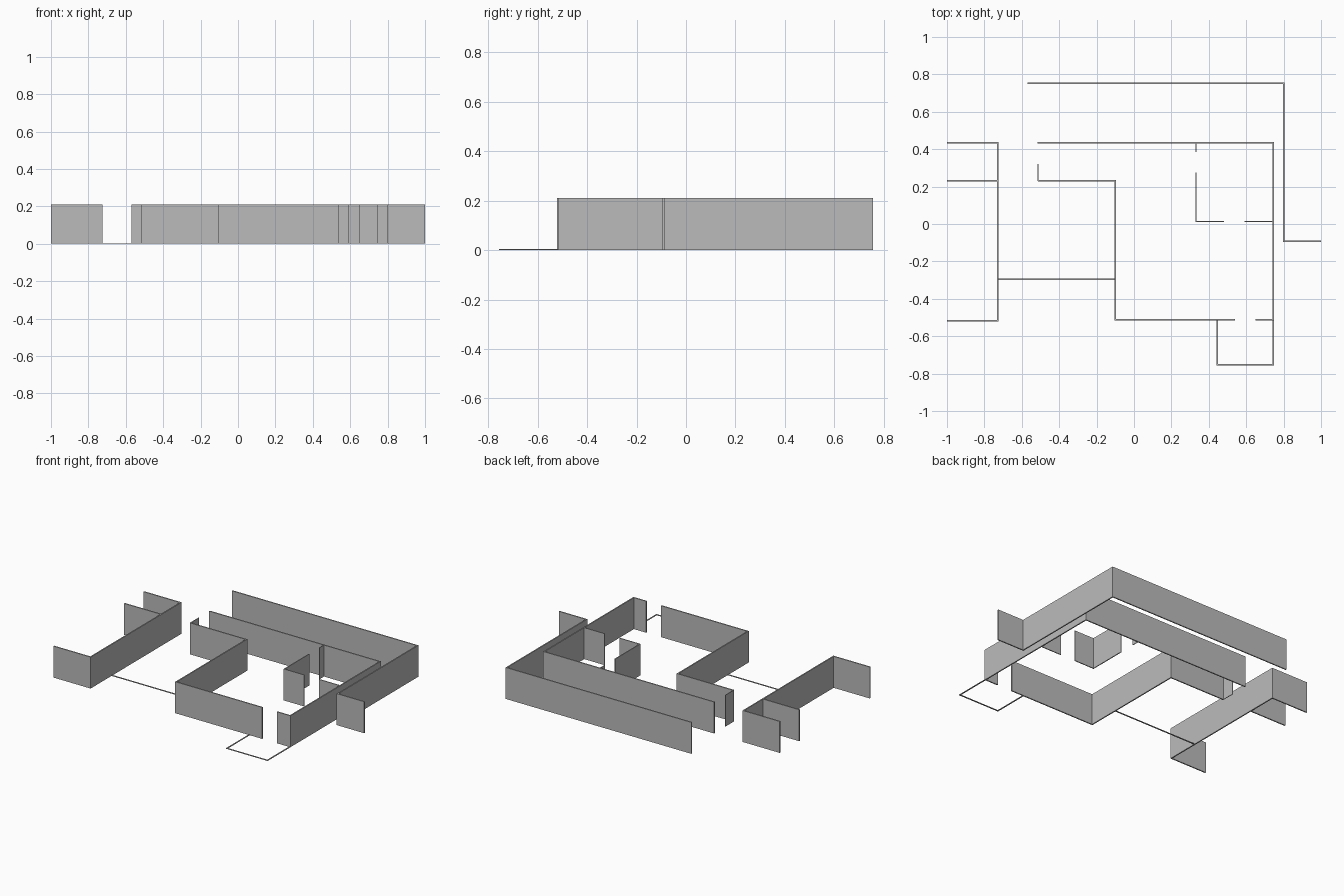
import bpy
import bmesh
from mathutils import Vector

cube = bpy.data.objects.get("Cube")
if cube:
    bpy.data.objects.remove(cube, do_unlink=True)

HEIGHT, CURB = 0.21, 0.004
THICK, THIN = 0.008, 0.004

grey = bpy.data.materials.new("wall grey")
grey.use_nodes = True
colour = (0.5, 0.5, 0.5, 1)
grey.diffuse_color = colour
grey.node_tree.nodes["Principled BSDF"].inputs["Base Color"].default_value = colour


def wall(name, path, height=HEIGHT, thick=THICK):
    """Run a mitred upright wall along a centre line."""
    pts = [Vector(p) for p in path]
    dirs = [(b - a).normalized() for a, b in zip(pts, pts[1:])]
    bm = bmesh.new()
    rings = []
    for i, p in enumerate(pts):
        d0, d1 = dirs[max(i - 1, 0)], dirs[min(i, len(dirs) - 1)]
        n0, n1 = Vector((-d0.y, d0.x)), Vector((-d1.y, d1.x))
        side = (n0 + n1) / (1 + n0.dot(n1)) * thick / 2
        a, b = p + side, p - side
        rings.append([bm.verts.new((q.x, q.y, z))
                      for q, z in ((a, 0), (b, 0), (b, height), (a, height))])
    for r, s in zip(rings, rings[1:]):
        for k in range(4):
            j = (k + 1) % 4
            bm.faces.new((r[k], r[j], s[j], s[k]))
    bm.faces.new(rings[0])
    bm.faces.new(rings[-1])
    bmesh.ops.recalc_face_normals(bm, faces=bm.faces)
    mesh = bpy.data.meshes.new(name)
    bm.to_mesh(mesh)
    bm.free()
    mesh.materials.append(grey)
    bpy.context.collection.objects.link(bpy.data.objects.new(name, mesh))


# Shared grid lines of the plan
EAST, WEST, MID = 0.745, -0.729, -0.099
NORTH, SOUTH, HALL = 0.435, -0.512, 0.23
ROOM_X, ROOM_Y = 0.332, 0.014

# Corridor wall
wall("corridor_wall", [(-0.57, 0.753), (0.8, 0.753), (0.8, -0.091), (1, -0.091)])

# Neighbouring rooms on the right side
wall("neighbour_wall", [(-1, NORTH), (WEST, NORTH), (WEST, -0.517), (-1, -0.517)])
wall("neighbour_partition", [(-1, HALL), (WEST, HALL)])

# Main apartment shell
wall("back_and_side_wall", [(-0.515, NORTH), (EAST, NORTH), (EAST, SOUTH), (0.65, SOUTH)])
wall("front_wall", [(-0.513, HALL), (MID, HALL), (MID, SOUTH), (0.54, SOUTH)])
wall("entry_stub", [(-0.513, 0.32), (-0.513, HALL)], thick=THIN)

# Inner room with door gaps
wall("room_stub", [(ROOM_X, NORTH), (ROOM_X, 0.385)], thick=THIN)
wall("room_corner", [(ROOM_X, 0.275), (ROOM_X, ROOM_Y), (0.48, ROOM_Y)], thick=0.006)
wall("room_side_stub", [(0.59, ROOM_Y), (EAST, ROOM_Y)], thick=0.006)

# Low edges of the terrace and balcony
wall("terrace_edge", [(WEST, -0.296), (MID, -0.296)], height=CURB)
wall("balcony_edge", [(0.445, SOUTH), (0.445, -0.753), (EAST, -0.753), (EAST, SOUTH)],
     height=CURB)
